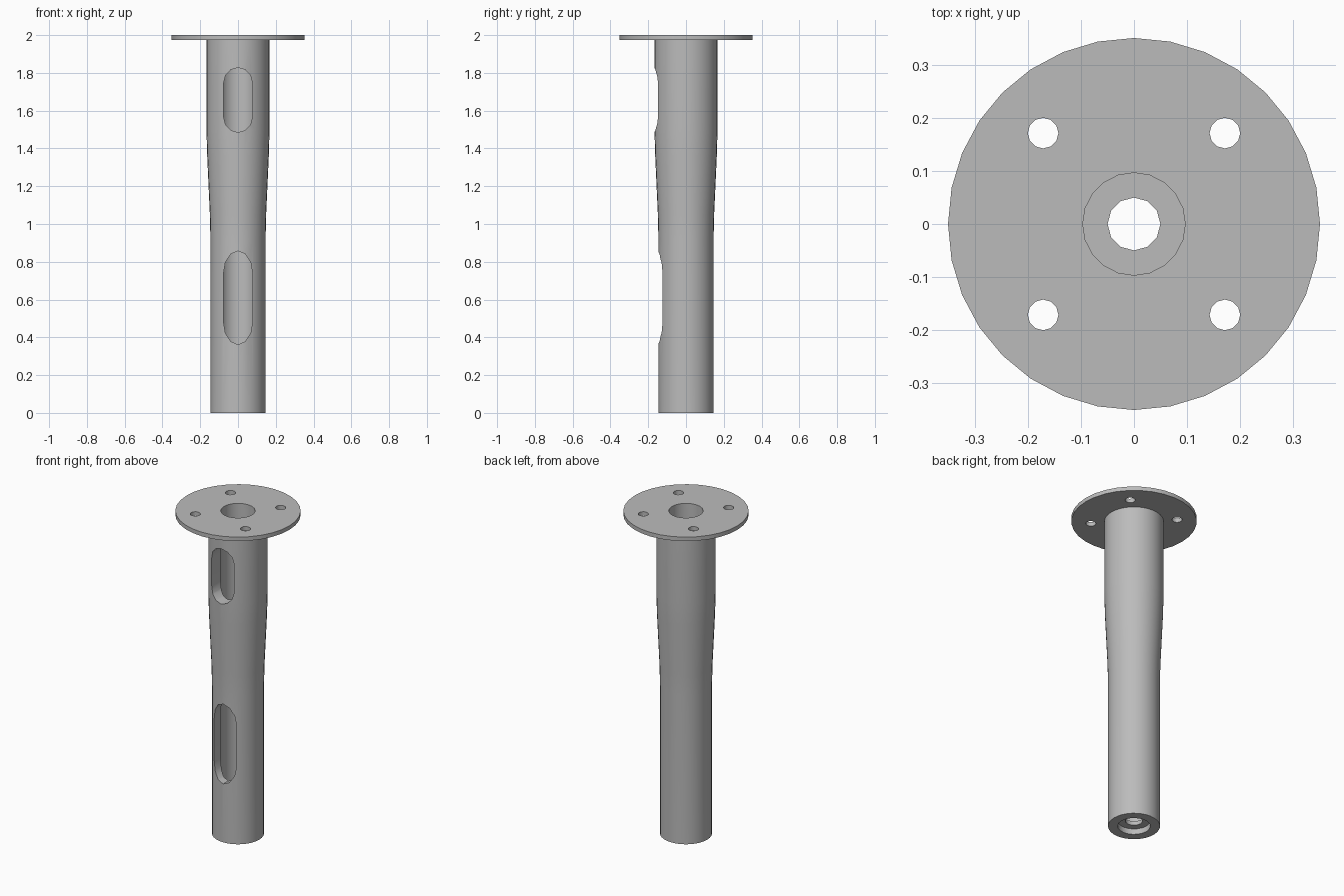
import bpy, bmesh, math
from mathutils import Matrix

cube = bpy.data.objects.get("Cube")
if cube:
    bpy.data.objects.remove(cube, do_unlink=True)

steel = bpy.data.materials.new("grey_steel")
steel.use_nodes = True
GREY = (0.5, 0.5, 0.5, 1)
steel.diffuse_color = GREY
steel.node_tree.nodes["Principled BSDF"].inputs["Base Color"].default_value = GREY


def add_object(name, bm):
    bmesh.ops.recalc_face_normals(bm, faces=bm.faces)
    mesh = bpy.data.meshes.new(name)
    bm.to_mesh(mesh)
    bm.free()
    mesh.materials.append(steel)
    obj = bpy.data.objects.new(name, mesh)
    bpy.context.collection.objects.link(obj)
    return obj


def turned(name, profile, sides, x=0, y=0):
    """Solid of revolution from (radius, height) pairs, capped at both ends."""
    bm = bmesh.new()
    rings = []
    for r, z in profile:
        ring = []
        for i in range(sides):
            a = math.tau * i / sides
            ring.append(bm.verts.new((x + r * math.cos(a), y + r * math.sin(a), z)))
        rings.append(ring)
    for low, high in zip(rings, rings[1:]):
        for i in range(sides):
            j = (i + 1) % sides
            bm.faces.new((low[i], low[j], high[j], high[i]))
    bm.faces.new(rings[0])
    bm.faces.new(rings[-1])
    return add_object(name, bm)


def slot_cutter(name, bottom, top, half_width, end_height, steps=6):
    """Rounded slot outline pushed from the front into the bore."""
    bm = bmesh.new()
    outline = []
    for centre, start in ((top - end_height, 0), (bottom + end_height, math.pi)):
        for i in range(steps + 1):
            a = start + math.pi * i / steps
            outline.append(bm.verts.new((half_width * math.cos(a), -0.3,
                                         centre + end_height * math.sin(a))))
    face = bm.faces.new(outline)
    pushed = bmesh.ops.extrude_face_region(bm, geom=[face])["geom"]
    bmesh.ops.translate(bm, vec=(0, 0.3, 0),
                        verts=[v for v in pushed if isinstance(v, bmesh.types.BMVert)])
    return add_object(name, bm)


def cut(obj, cutters):
    for cutter in cutters:
        mod = obj.modifiers.new("cut", 'BOOLEAN')
        mod.operation = 'DIFFERENCE'
        mod.solver = 'EXACT'
        mod.object = cutter
    bpy.ops.object.select_all(action='DESELECT')
    obj.select_set(True)
    bpy.context.view_layer.objects.active = obj
    bpy.ops.object.convert(target='MESH')
    bpy.ops.object.shade_smooth_by_angle(angle=math.radians(35))


FLANGE_Z = 1.975

# Main parts: tapered tube and round mounting plate
tube = turned("leg_tube", [(0.146, 0), (0.146, 0.92), (0.149, 1.05), (0.163, 1.36),
                           (0.167, 1.5), (0.167, FLANGE_Z)], 32)
flange = turned("mounting_flange", [(0.352, FLANGE_Z), (0.352, 2)], 32)

# Bores: wide from above, narrow through the web, shallow recess below
bore = turned("bore_cutter", [(0.097, 0.06), (0.097, 2.1)], 20)
web_hole = turned("web_hole_cutter", [(0.05, -0.1), (0.05, 0.2)], 12)
recess = turned("recess_cutter", [(0.092, -0.1), (0.092, 0.035)], 20)

# Front slots
slots = [slot_cutter("upper_slot_cutter", 1.485, 1.828, 0.077, 0.085),
         slot_cutter("lower_slot_cutter", 0.362, 0.857, 0.077, 0.12)]

# Four bolt holes in the plate
bolts = [turned("bolt_hole_cutter", [(0.029, 1.9), (0.029, 2.1)], 12, sx * 0.172, sy * 0.172)
         for sx in (-1, 1) for sy in (-1, 1)]

cut(tube, [bore, web_hole, recess] + slots)
cut(flange, [bore] + bolts)

# Cutters are no longer needed
for cutter in [bore, web_hole, recess] + slots + bolts:
    bpy.data.objects.remove(cutter, do_unlink=True)
